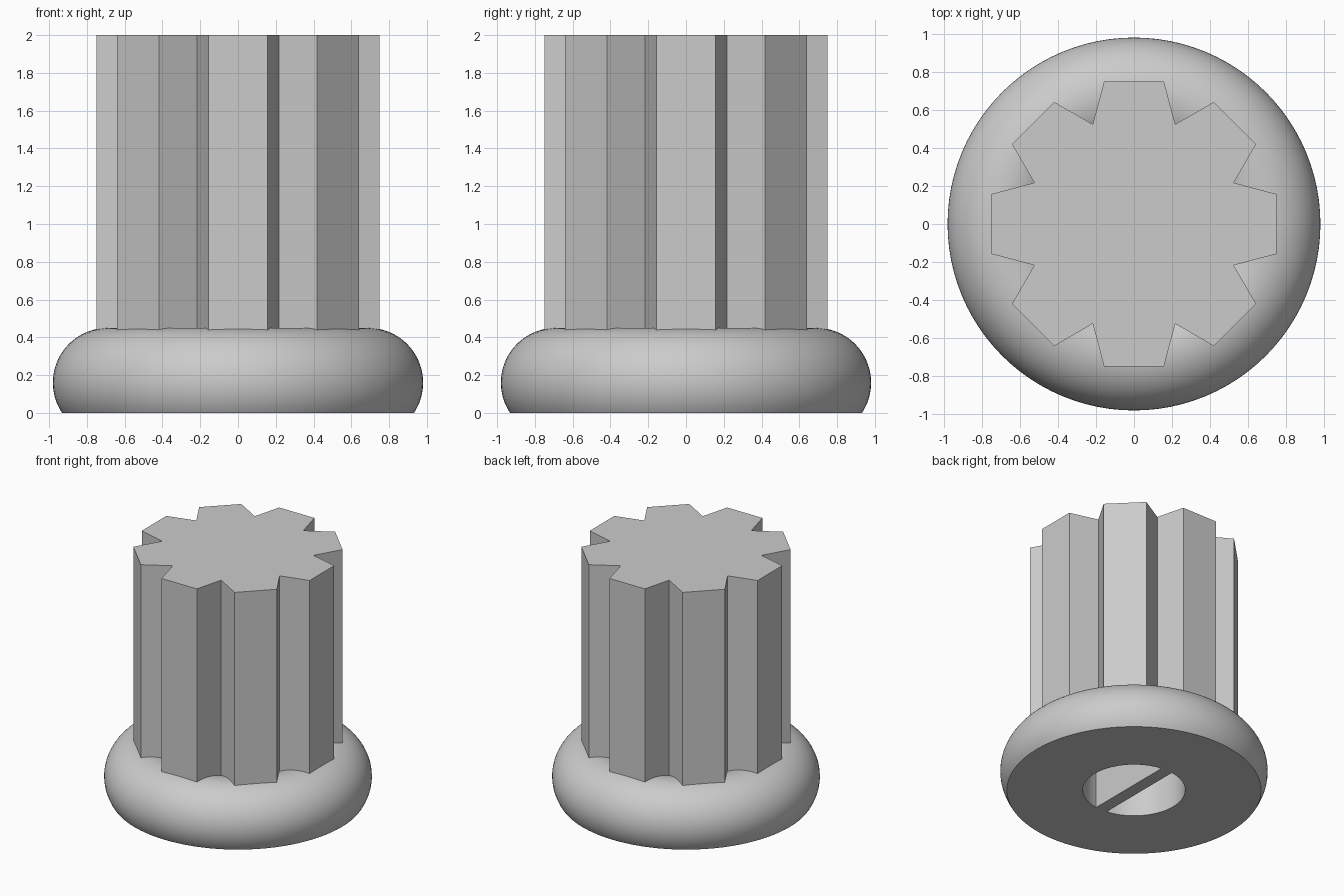
import bpy, bmesh
from math import sin, cos, pi, radians

cube = bpy.data.objects.get("Cube")
if cube:
    bpy.data.objects.remove(cube, do_unlink=True)

grey = bpy.data.materials.new("light_grey")
grey.use_nodes = True
grey.diffuse_color = (0.6, 0.6, 0.6, 1)
grey.node_tree.nodes["Principled BSDF"].inputs["Base Color"].default_value = (0.6, 0.6, 0.6, 1)

HOLE_R, HOLE_TOP, SEAM = 0.375, 1.5, 0.305


def finish(name, bm):
    """Turn a bmesh into a named, coloured object."""
    bmesh.ops.recalc_face_normals(bm, faces=bm.faces)
    mesh = bpy.data.meshes.new(name)
    bm.to_mesh(mesh)
    bm.free()
    mesh.materials.append(grey)
    obj = bpy.data.objects.new(name, mesh)
    bpy.context.collection.objects.link(obj)
    return obj


def select(obj):
    bpy.ops.object.select_all(action='DESELECT')
    obj.select_set(True)
    bpy.context.view_layer.objects.active = obj


def lathe(name, profile, steps=96):
    """Spin a closed (radius, z) profile around the z axis."""
    bm = bmesh.new()
    rings = []
    for i in range(steps):
        a = 2 * pi * i / steps
        rings.append([bm.verts.new((r * cos(a), r * sin(a), z)) for r, z in profile])
    for i, ring in enumerate(rings):
        after = rings[(i + 1) % steps]
        for j in range(len(profile)):
            k = (j + 1) % len(profile)
            bm.faces.new((ring[j], after[j], after[k], ring[k]))
    return finish(name, bm)


def prism(name, outline, bottom, top):
    """Extrude an (x, y) outline between two heights."""
    bm = bmesh.new()
    face = bm.faces.new([bm.verts.new((x, y, bottom)) for x, y in outline])
    new = bmesh.ops.extrude_face_region(bm, geom=[face])["geom"]
    bmesh.ops.translate(bm, vec=(0, 0, top - bottom),
                        verts=[v for v in new if isinstance(v, bmesh.types.BMVert)])
    if not face.is_valid or all(f.calc_center_median().z > bottom + 0.001 for f in bm.faces):
        bm.faces.new([v for v in bm.verts if v.co.z < bottom + 0.001])
    return finish(name, bm)


# Rounded foot: a torus section cut flat below, with a straight bore
major, minor, mid = 0.69, 0.29, 0.16
arc = [radians(-33.5 + 183.5 * i / 40) for i in range(41)]
profile = [(HOLE_R, 0)]
profile += [(major + minor * cos(a), max(0, mid + minor * sin(a))) for a in arc]
profile += [(HOLE_R, SEAM)]
foot = lathe("rounded_foot", profile)

# Fluted column: eight flat teeth with pointed valleys
outline = []
for i in range(8):
    a = i * pi / 4
    for x, y in ((0.75, -0.157), (0.75, 0.157), (0.524, 0.217)):
        outline.append((x * cos(a) - y * sin(a), x * sin(a) + y * cos(a)))
column = prism("fluted_column", outline, SEAM, 2)

# Blind bore in the column
circle = [(HOLE_R * cos(2 * pi * i / 96), HOLE_R * sin(2 * pi * i / 96)) for i in range(96)]
cutter = prism("bore_cutter", circle, 0, HOLE_TOP)
cutter.hide_render = True
cut = column.modifiers.new("bore", 'BOOLEAN')
cut.operation, cut.solver, cut.object = 'DIFFERENCE', 'EXACT', cutter
select(column)
bpy.ops.object.modifier_apply(modifier="bore")
bpy.data.objects.remove(cutter, do_unlink=True)

# Thin rib across the bore, flush with the underside
w, d = 0.05, HOLE_R
prism("bore_rib", [(-w, -d), (w, -d), (w, d), (-w, d)], 0, HOLE_TOP + 0.01)

for obj in (foot, column):
    select(obj)
    bpy.ops.object.shade_smooth_by_angle(angle=radians(30))
